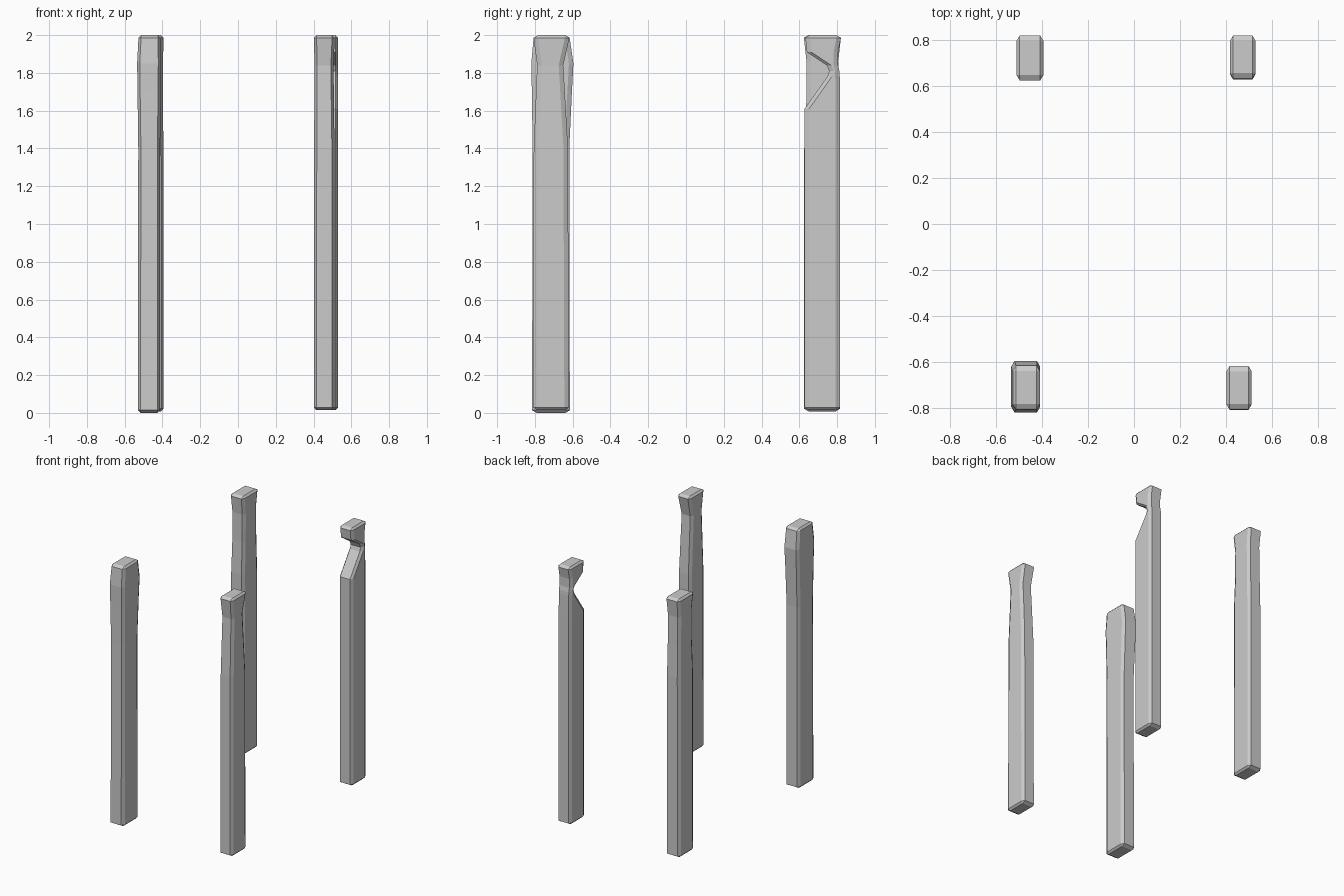
import bpy, bmesh

CX, CY, CZ = 0.014, 0.024, 0.014   # chamfer sizes


def ring(bm, z, x0, x1, y0, y1):
    """Rectangle with cut corners at height z."""
    pts = [(x0 + CX, y0), (x1 - CX, y0), (x1, y0 + CY), (x1, y1 - CY),
           (x1 - CX, y1), (x0 + CX, y1), (x0, y1 - CY), (x0, y0 + CY)]
    return [bm.verts.new((x, y, z)) for x, y in pts]


def cap(bm, r, z, x0, x1, y0, y1, flip):
    """Chamfered end: small rectangle joined to the octagonal ring."""
    q = [bm.verts.new((x, y, z)) for x, y in
         [(x0 + CX, y0 + CY), (x1 - CX, y0 + CY), (x1 - CX, y1 - CY), (x0 + CX, y1 - CY)]]
    faces = [q]
    for i in range(4):
        faces.append([r[2 * i], r[2 * i + 1], q[(i + 1) % 4], q[i]])
        faces.append([r[2 * i - 1], r[2 * i], q[i]])
    for f in faces:
        bm.faces.new(f[::-1] if flip else f)


def post(name, sections):
    """Loft a post through sections (z, x0, x1, y0, y1), bottom to top."""
    bm = bmesh.new()
    rings = [ring(bm, *s) for s in sections]
    for a, b in zip(rings, rings[1:]):
        for i in range(8):
            j = (i + 1) % 8
            bm.faces.new([a[i], a[j], b[j], b[i]])
    lo, hi = sections[0], sections[-1]
    cap(bm, rings[0], lo[0] - CZ, *lo[1:], True)
    cap(bm, rings[-1], hi[0] + CZ, *hi[1:], False)
    bmesh.ops.recalc_face_normals(bm, faces=bm.faces)
    me = bpy.data.meshes.new(name)
    bm.to_mesh(me)
    bm.free()
    ob = bpy.data.objects.new(name, me)
    bpy.context.collection.objects.link(ob)


# front left: head swells outwards
post("front_left_post", [
    (0.014, -0.530, -0.412, -0.815, -0.615),
    (1.40, -0.528, -0.412, -0.812, -0.618),
    (1.70, -0.532, -0.410, -0.816, -0.604),
    (1.85, -0.534, -0.408, -0.819, -0.596),
    (1.986, -0.527, -0.409, -0.807, -0.616)])

# front right: waisted neck
post("front_right_post", [
    (0.028, 0.402, 0.512, -0.808, -0.620),
    (1.40, 0.403, 0.511, -0.806, -0.625),
    (1.62, 0.404, 0.508, -0.797, -0.637),
    (1.84, 0.405, 0.506, -0.788, -0.650),
    (1.986, 0.402, 0.512, -0.807, -0.617)])

# back left: very slight waist
post("back_left_post", [
    (0.022, -0.511, -0.394, 0.625, 0.816),
    (1.40, -0.510, -0.395, 0.626, 0.815),
    (1.65, -0.508, -0.397, 0.637, 0.809),
    (1.86, -0.508, -0.397, 0.638, 0.806),
    (1.986, -0.511, -0.394, 0.624, 0.820)])

# back right: deep notch in the front side of the neck
post("back_right_post", [
    (0.028, 0.417, 0.529, 0.628, 0.816),
    (1.61, 0.417, 0.529, 0.628, 0.816),
    (1.78, 0.417, 0.529, 0.748, 0.814),
    (1.81, 0.417, 0.529, 0.758, 0.812),
    (1.84, 0.417, 0.529, 0.745, 0.806),
    (1.91, 0.417, 0.529, 0.640, 0.806),
    (1.986, 0.417, 0.529, 0.632, 0.820)])
